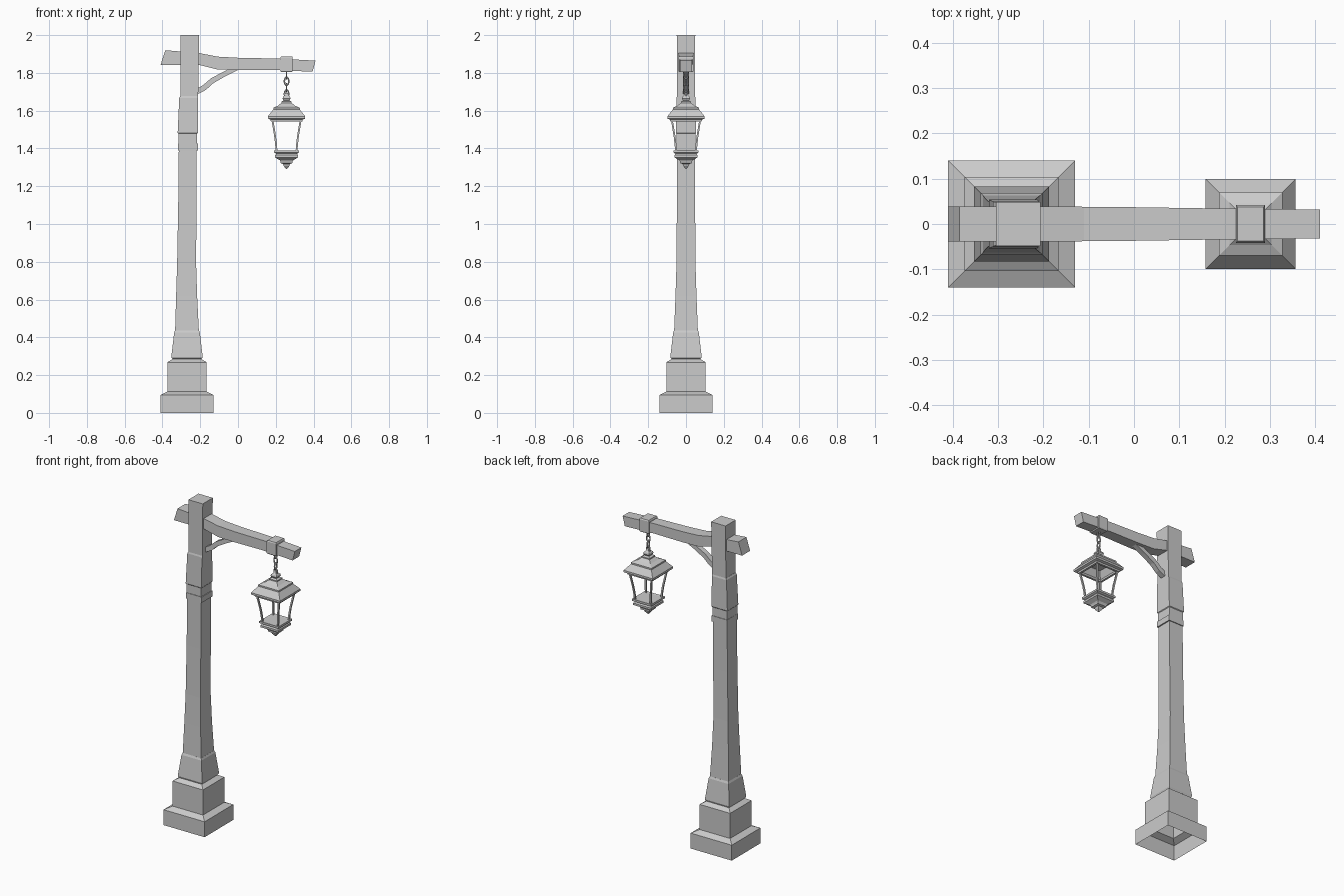
import bpy, bmesh, math
from mathutils import Vector

if "Cube" in bpy.data.objects:
    bpy.data.objects.remove(bpy.data.objects["Cube"])


def make(name, verts, faces, fix=True):
    me = bpy.data.meshes.new(name)
    me.from_pydata(verts, [], faces)
    if fix:
        bm = bmesh.new()
        bm.from_mesh(me)
        bmesh.ops.recalc_face_normals(bm, faces=bm.faces)
        bm.to_mesh(me)
        bm.free()
    ob = bpy.data.objects.new(name, me)
    bpy.context.collection.objects.link(ob)
    return ob


def loft(name, rings, start=True, end=True, closed=False):
    n, m = len(rings[0]), len(rings)
    verts = [v for r in rings for v in r]
    faces = []
    for i in range(m if closed else m - 1):
        a, b = i * n, (i + 1) % m * n
        faces += [(a + j, a + (j + 1) % n, b + (j + 1) % n, b + j) for j in range(n)]
    if not closed:
        if start:
            faces.append(tuple(reversed(range(n))))
        if end:
            faces.append(tuple(range((m - 1) * n, m * n)))
    return make(name, verts, faces)


def square(cx, z, hx, hy=None):
    hy = hx if hy is None else hy
    return [(cx - hx, -hy, z), (cx + hx, -hy, z), (cx + hx, hy, z), (cx - hx, hy, z)]


def stack(name, cx, profile, **kw):
    return loft(name, [square(cx, z, h) for z, h in profile], **kw)


def bar(name, sections, **kw):
    # sections: top (x, z), bottom (x, z), half width in y
    return loft(name, [[(t[0], -h, t[1]), (t[0], h, t[1]), (b[0], h, b[1]), (b[0], -h, b[1])]
                       for t, b, h in sections], **kw)


# Stepped plinth, open underneath
stack("plinth", -0.27, [(0, .14), (.095, .14), (.113, .104), (.268, .104), (.285, .077), (.298, .077)],
      start=False)

# Flared foot of the post
stack("post_foot", -0.27, [(.285, .07), (.287, .079), (.297, .083), (.425, .068), (.437, .063)])

# Main wooden post: centre x, height, half width
loft("post", [square(c, z, h) for c, z, h in [
    (-.27, .43, .063), (-.272, .62, .0555), (-.272, .8, .05), (-.268, 1.1, .0485), (-.266, 1.40, .0475),
    (-.258, 1.66, .047), (-.255, 2.0, .049)]])

# Collar band and sleeve on the upper post
stack("collar", -.264, [(1.39, .053), (1.425, .053)])
loft("upper_sleeve", [square(c, z, h) for c, z, h in [
    (-.266, 1.425, .050), (-.266, 1.478, .050), (-.266, 1.482, .0535), (-.261, 1.668, .050),
    (-.259, 1.678, .047)]])

# Bent cross beam
bar("cross_beam", [
    ((-.385, 1.92), (-.41, 1.842), .039), ((-.205, 1.905), (-.205, 1.842), .039),
    ((-.11, 1.886), (-.11, 1.818), .038), ((.0, 1.880), (.0, 1.815), .037),
    ((.2, 1.876), (.2, 1.815), .034), ((.41, 1.865), (.395, 1.806), .032)])

# Curved brace under the beam
bar("brace", [
    ((-.215, 1.718), (-.215, 1.686), .016), ((-.185, 1.735), (-.170, 1.710), .016),
    ((-.142, 1.772), (-.130, 1.746), .016), ((-.075, 1.807), (-.065, 1.783), .016),
    ((-.03, 1.830), (.0, 1.815), .016)])

LX = .257

# Strap clamped round the beam
stack("beam_strap", LX, [(1.805, .029), (1.811, .032), (1.882, .032), (1.888, .029)])
strap = bpy.data.objects["beam_strap"]
strap.scale.y = 1.3

# Chain of oval links, alternately turned
def link(name, z, turned, half=.026, wide=.0115, r=.0042):
    rings = []
    for i in range(12):
        a = math.tau * i / 12
        out = Vector((math.cos(a), 0, math.sin(a)))
        c = Vector((wide * out.x, 0, (half - r) * out.z))
        ring = []
        for j in range(6):
            b = math.tau * j / 6
            p = c + out * r * math.cos(b) + Vector((0, r * math.sin(b), 0))
            ring.append((LX + p.y, p.x, z + p.z) if turned else (LX + p.x, p.y, z + p.z))
        rings.append(ring)
    loft(name, rings, closed=True)


for i in range(4):
    link(f"chain_link_{i + 1}", 1.790 - .034 * i, i % 2 == 0)

# Finial between chain and roof
stack("roof_finial", LX, [(1.636, .027), (1.648, .027), (1.654, .016), (1.664, .021),
                          (1.674, .018), (1.682, .009), (1.694, .006)])

# Lantern roof with hollow underside
stack("lantern_roof", LX, [(1.642, .026), (1.626, .046), (1.615, .070), (1.606, .070), (1.570, .099),
                           (1.558, .099), (1.553, .085), (1.543, .083), (1.543, .070), (1.560, .076),
                           (1.602, .058)])

# Four curved corner bars
curve = [(1.555, .0755), (1.51, .068), (1.46, .060), (1.42, .0555), (1.38, .0525)]
for sx in (-1, 1):
    for sy in (-1, 1):
        t = .0048
        loft(f"corner_bar_{'l' if sx < 0 else 'r'}{'f' if sy < 0 else 'b'}",
             [[(LX + sx * h + dx * t, sy * h + dy * t, z)
               for dx, dy in ((-1, -1), (1, -1), (1, 1), (-1, 1))] for z, h in curve])

# Lantern tray and bottom finial
stack("lantern_tray", LX, [(1.388, .053), (1.390, .066), (1.378, .066), (1.372, .055), (1.364, .061),
                           (1.352, .061), (1.338, .036), (1.328, .030)])
stack("bottom_finial", LX, [(1.334, .031), (1.322, .031), (1.318, .018), (1.306, .014), (1.292, .003)])
